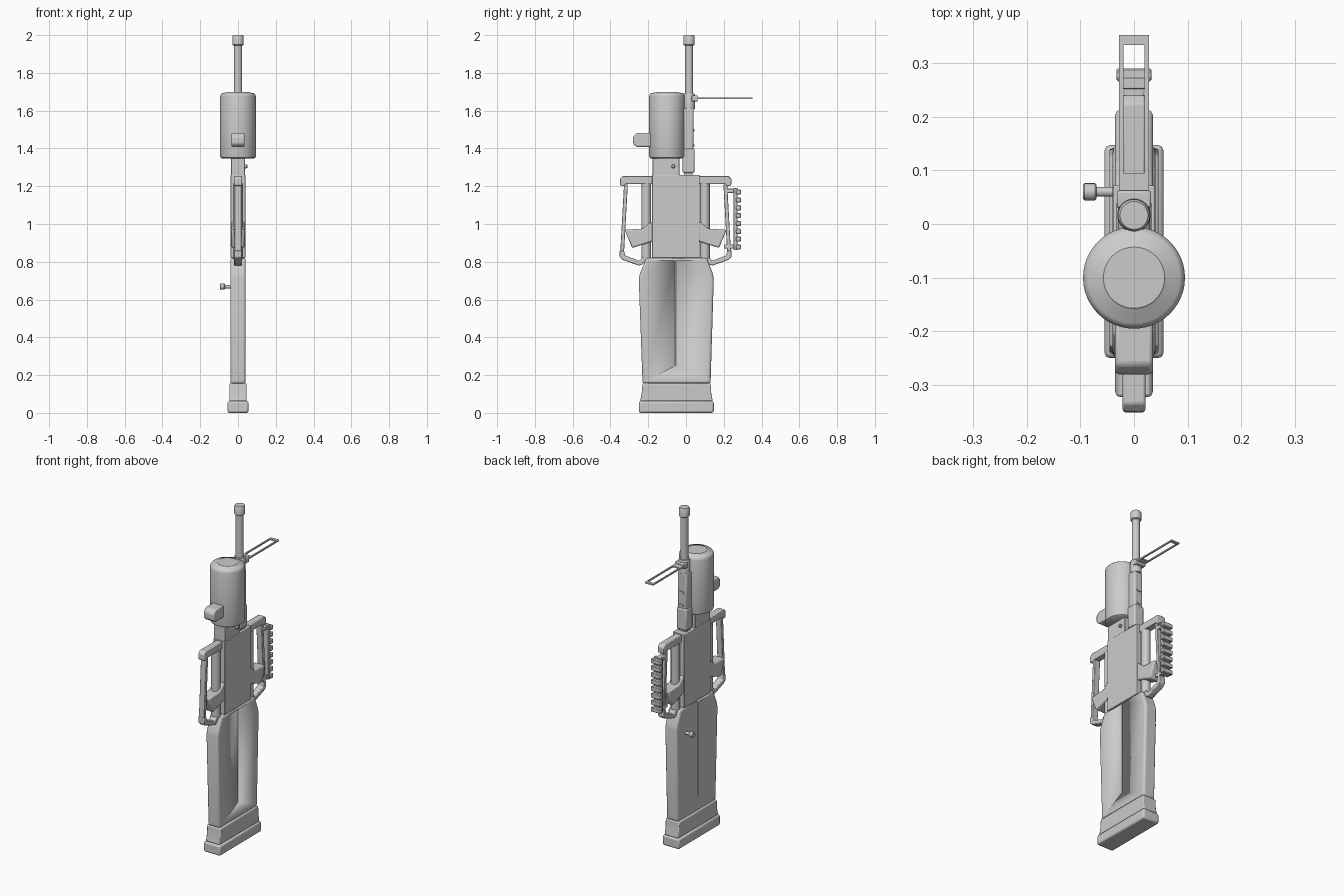
import bpy, bmesh, math
from mathutils import Matrix, Vector

grey = bpy.data.materials.new("metal grey")
grey.diffuse_color = (0.6, 0.6, 0.6, 1)


def finish(name, bm, bevel=0.0, seg=2):
    bmesh.ops.recalc_face_normals(bm, faces=bm.faces)
    me = bpy.data.meshes.new(name)
    bm.to_mesh(me)
    bm.free()
    me.materials.append(grey)
    ob = bpy.data.objects.new(name, me)
    bpy.context.collection.objects.link(ob)
    if bevel:
        b = ob.modifiers.new("bevel", 'BEVEL')
        b.width, b.segments, b.limit_method = bevel, seg, 'ANGLE'
    bpy.ops.object.select_all(action='DESELECT')
    ob.select_set(True)
    bpy.context.view_layer.objects.active = ob
    bpy.ops.object.shade_smooth_by_angle(angle=math.radians(35))
    return ob


def side(name, pts, half, bevel=0.0, seg=2):
    """Side profile of (y, z) points extruded across x."""
    bm = bmesh.new()
    f = bm.faces.new([bm.verts.new((-half, y, z)) for y, z in pts])
    r = bmesh.ops.extrude_face_region(bm, geom=[f])
    bmesh.ops.translate(bm, vec=(2 * half, 0, 0),
                        verts=[v for v in r["geom"] if isinstance(v, bmesh.types.BMVert)])
    return finish(name, bm, bevel, seg)


def box(name, half, y0, y1, z0, z1, bevel=0.0, seg=2):
    return side(name, [(y0, z0), (y1, z0), (y1, z1), (y0, z1)], half, bevel, seg)


def lathe(name, prof, loc, axis='Z', n=48):
    """Spin (radius, height) points about an axis through loc."""
    bm = bmesh.new()
    rings = [[bm.verts.new((r * math.cos(2 * math.pi * i / n), r * math.sin(2 * math.pi * i / n), h))
              for i in range(n)] for r, h in prof]
    for a, b in zip(rings, rings[1:]):
        for i in range(n):
            bm.faces.new((a[i], a[(i + 1) % n], b[(i + 1) % n], b[i]))
    bm.faces.new(rings[0])
    bm.faces.new(rings[-1])
    if axis == 'X':
        bmesh.ops.rotate(bm, verts=bm.verts, matrix=Matrix.Rotation(math.pi / 2, 3, 'Y'))
    bmesh.ops.translate(bm, verts=bm.verts, vec=Vector(loc))
    return finish(name, bm)


def cut(target, cutter):
    m = target.modifiers.new("cut", 'BOOLEAN')
    m.operation, m.object, m.solver = 'DIFFERENCE', cutter, 'EXACT'
    cutter.hide_render = True
    cutter.hide_set(True)


# Stock with butt pad and shoe
box("butt_pad", 0.055, -0.25, 0.147, 0, 0.062, 0.01)
side("butt_shoe", [(-0.243, 0.062), (0.142, 0.062), (0.134, 0.1), (0.13, 0.157),
                   (-0.23, 0.157), (-0.235, 0.1)], 0.046, 0.006)
stock = side("stock", [(-0.23, 0.155), (0.13, 0.155), (0.147, 0.71), (0.141, 0.74), (0.11, 0.82),
                       (-0.21, 0.82), (-0.243, 0.74), (-0.25, 0.71)], 0.04, 0.012, 3)
for sx in (-1, 1):
    slit = box("groove_cutter", 0.005, -0.059, -0.052, 0.25, 0.83)
    slit.location.x = sx * 0.04
    cut(stock, slit)

# Side knob
lathe("side_knob", [(0.009, -0.072), (0.009, -0.03)], (0, 0.06, 0.668), 'X', 20)
lathe("side_knob_head", [(0.013, -0.095), (0.016, -0.092), (0.016, -0.073), (0.013, -0.07)],
      (0, 0.06, 0.668), 'X', 20)

# Receiver and neck
box("receiver", 0.039, -0.18, 0.072, 0.82, 1.26, 0.003)
box("neck", 0.037, -0.177, -0.035, 1.255, 1.36, 0.003)
lathe("neck_pin", [(0.01, 0.0), (0.01, 0.046), (0.007, 0.05)], (0, -0.067, 1.305), 'X', 16)

# Matching guard frames on both sides of the receiver
for tag, sgn in (("front", 1), ("back", -1)):
    def m(pts):
        return [(-0.055 + sgn * (y + 0.055), z) for y, z in pts]
    side(tag + "_guard_bar", m([(-0.175, 1.212), (-0.32, 1.212), (-0.325, 1.2), (-0.35, 1.205),
                                (-0.35, 1.24), (-0.335, 1.255), (-0.175, 1.255)]), 0.021, 0.004)
    side(tag + "_guard_strut", m([(-0.328, 1.21), (-0.308, 1.21), (-0.328, 0.85), (-0.348, 0.85)]),
         0.018, 0.003)
    side(tag + "_guard_foot", m([(-0.351, 0.86), (-0.351, 0.825), (-0.335, 0.81), (-0.25, 0.78),
                                 (-0.232, 0.785), (-0.2, 0.815), (-0.2, 0.835), (-0.225, 0.83),
                                 (-0.248, 0.806), (-0.322, 0.833), (-0.328, 0.86)]), 0.02, 0.004)
    side(tag + "_grip_wedge", m([(-0.17, 1.015), (-0.185, 1.01), (-0.225, 0.975), (-0.325, 0.97),
                                 (-0.285, 0.873), (-0.17, 0.91)]), 0.035, 0.008)
    y = m([(-0.21, 0)])[0][0]
    lathe(tag + "_guard_rod", [(0.026, 0.815), (0.026, 1.215)], (0, y, 0), n=24)

# Toothed accessory rail on the back guard
box("rail", 0.024, 0.252, 0.272, 0.862, 1.19, 0.002)
for i in range(8):
    z = 0.865 + i * 0.0415
    box("rail_tooth", 0.033, 0.266, 0.29, z, z + 0.027, 0.003, 1)
for z in (0.87, 1.165):
    box("rail_mount", 0.018, 0.2, 0.256, z, z + 0.022, 0.003)

# Canister with rounded top, and its front knob
lathe("canister", [(0.085, 1.347), (0.093, 1.352), (0.095, 1.36), (0.095, 1.675), (0.092, 1.685),
                   (0.085, 1.692), (0.06, 1.697), (0.057, 1.7)], (0, -0.1, 0))
side("canister_knob", [(-0.18, 1.408), (-0.262, 1.408), (-0.28, 1.425), (-0.28, 1.46),
                       (-0.262, 1.482), (-0.18, 1.482)], 0.035, 0.007)

# Fore-end, sight collar and barrel
box("fore_end_base", 0.033, -0.018, 0.045, 1.27, 1.4, 0.008)
box("fore_end", 0.03, -0.016, 0.04, 1.39, 1.615, 0.01)
box("fore_end_foot", 0.024, -0.01, 0.035, 1.255, 1.29)
for z in (1.41, 1.49):
    box("fore_end_slot", 0.012, 0.035, 0.045, z, z + 0.012)
lathe("barrel", [(0.022, 1.6), (0.022, 1.96)], (0, 0.016, 0), n=32)
lathe("muzzle", [(0.024, 1.945), (0.03, 1.95), (0.03, 1.993), (0.026, 2.0)], (0, 0.016, 0), n=32)
lathe("barrel_collar", [(0.031, 1.61), (0.031, 1.685), (0.028, 1.69)], (0, 0.016, 0), n=32)
box("sight_hinge", 0.032, 0.03, 0.062, 1.648, 1.68, 0.004)

# Folded-out ladder sight: four thin strips round an open window
box("sight_root", 0.028, 0.055, 0.095, 1.661, 1.669)
box("sight_tip", 0.028, 0.334, 0.352, 1.661, 1.669)
for sx in (-1, 1):
    s = box("sight_rail", 0.0042, 0.09, 0.338, 1.661, 1.669)
    s.location.x = sx * 0.0238
